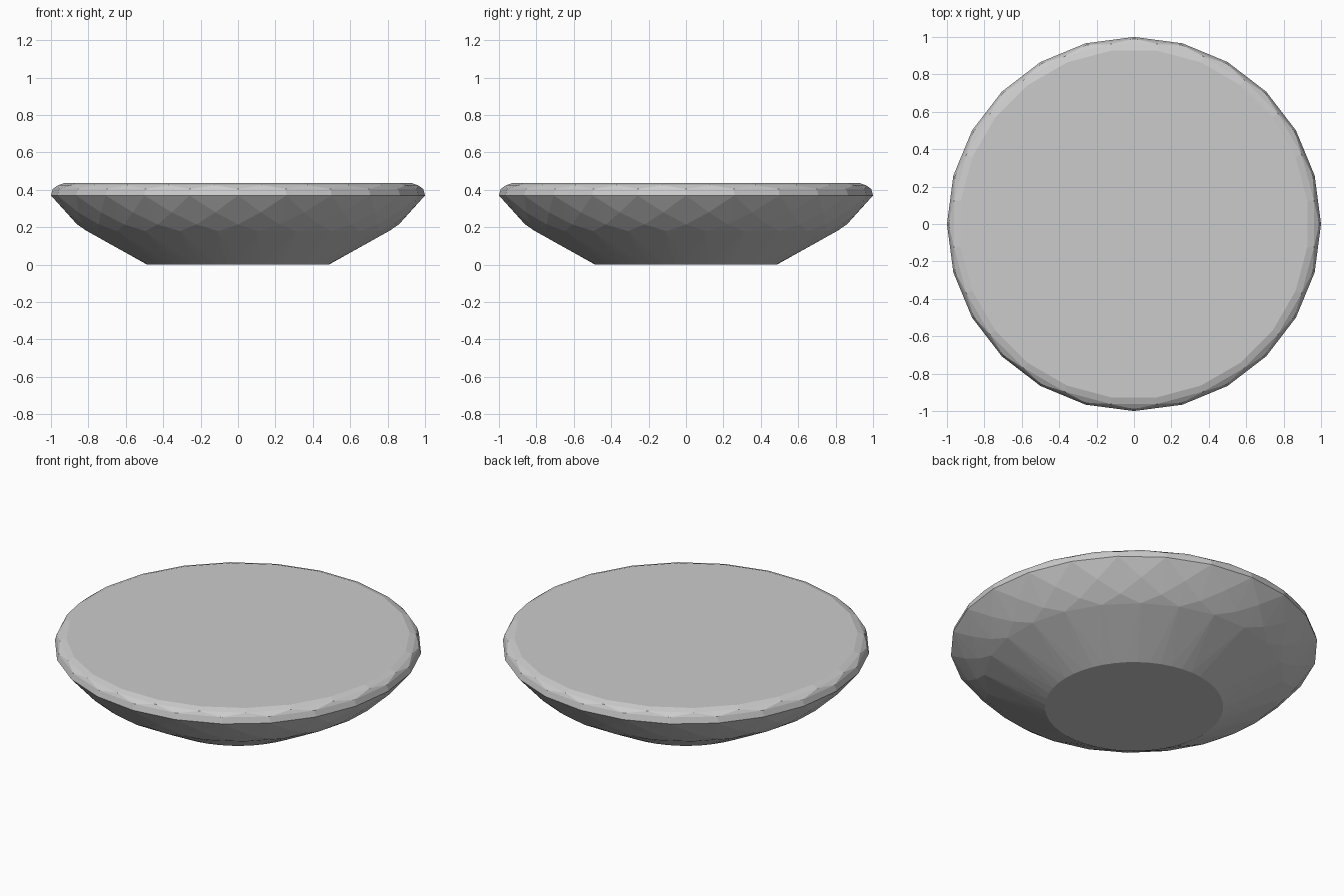
import bpy, bmesh
from math import cos, sin, tau

if "Cube" in bpy.data.objects:
    bpy.data.objects.remove(bpy.data.objects["Cube"])

# Rings of the dish: radius, height, sides, half-step twist
RINGS = [
    (0.485, 0.000, 48, 0.0),   # flat foot
    (0.815, 0.180, 24, 0.5),   # lower cone
    (0.860, 0.215, 24, 0.0),   # faceted belly
    (0.925, 0.280, 24, 0.5),
    (1.000, 0.370, 24, 0.0),   # widest rim
    (0.990, 0.405, 24, 0.0),   # rounded lip
    (0.970, 0.425, 24, 0.5),
    (0.935, 0.437, 24, 0.5),   # flat top
]

# Wrap the rings in one faceted convex skin
bm = bmesh.new()
for radius, height, sides, twist in RINGS:
    for i in range(sides):
        a = tau * (i + twist) / sides
        bm.verts.new((radius * cos(a), radius * sin(a), height))
hull = bmesh.ops.convex_hull(bm, input=bm.verts[:])
unused = {v for v in hull["geom_interior"] if isinstance(v, bmesh.types.BMVert)}
bmesh.ops.delete(bm, geom=list(unused), context='VERTS')

# Merge the coplanar triangles of foot, top and sides
bmesh.ops.dissolve_limit(bm, angle_limit=0.01, verts=bm.verts[:], edges=bm.edges[:])
bmesh.ops.recalc_face_normals(bm, faces=bm.faces[:])

mesh = bpy.data.meshes.new("filled_dish")
bm.to_mesh(mesh)
bm.free()
dish = bpy.data.objects.new("filled_dish", mesh)
bpy.context.collection.objects.link(dish)
